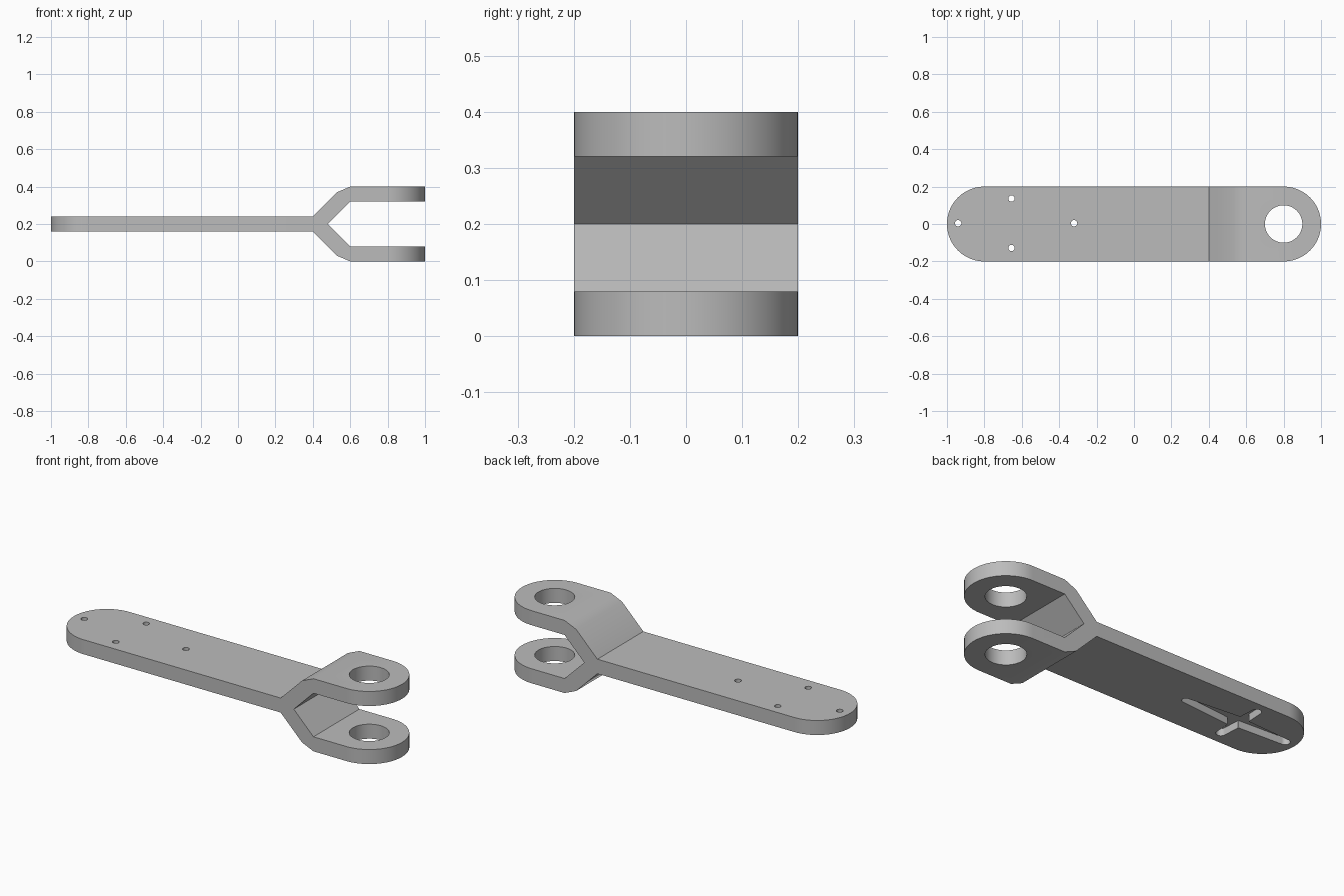
import bpy
import bmesh
from math import sin, cos, pi, radians
from mathutils import Vector

cube = bpy.data.objects.get("Cube")
if cube:
    bpy.data.objects.remove(cube, do_unlink=True)

grey = bpy.data.materials.new("plain grey")
grey.use_nodes = True
grey.diffuse_color = (0.5, 0.5, 0.5, 1)
grey.node_tree.nodes["Principled BSDF"].inputs["Base Color"].default_value = (0.5, 0.5, 0.5, 1)


def prism(name, points, offset):
    """Extrude a closed outline of 3D points along an offset."""
    bm = bmesh.new()
    face = bm.faces.new([bm.verts.new(p) for p in points])
    side = bmesh.ops.extrude_face_region(bm, geom=[face])["geom"]
    moved = [v for v in side if isinstance(v, bmesh.types.BMVert)]
    bmesh.ops.translate(bm, verts=moved, vec=offset)
    bmesh.ops.recalc_face_normals(bm, faces=bm.faces)
    mesh = bpy.data.meshes.new(name)
    bm.to_mesh(mesh)
    bm.free()
    obj = bpy.data.objects.new(name, mesh)
    bpy.context.collection.objects.link(obj)
    mesh.materials.append(grey)
    return obj


def slot(name, a, b, ra, rb, z0, z1, n=24):
    """Upright prism with a rounded end of its own radius at a and at b."""
    a, b = Vector(a), Vector(b)
    d = (b - a).normalized()
    side = Vector((-d.y, d.x))
    points = []
    for centre, r, start in ((a, ra, pi / 2), (b, rb, -pi / 2)):
        for i in range(n + 1):
            t = start + pi * i / n
            p = centre + d * r * cos(t) + side * r * sin(t)
            points.append((p.x, p.y, z0))
    return prism(name, points, (0, 0, z1 - z0))


def hole(name, x, y, r, n=32):
    ring = [(x + r * cos(2 * pi * i / n), y + r * sin(2 * pi * i / n), -0.1) for i in range(n)]
    return prism(name, ring, (0, 0, 0.6))


def carve(target, cutter, operation="DIFFERENCE"):
    mod = target.modifiers.new("carve", "BOOLEAN")
    mod.operation = operation
    mod.solver = "EXACT"
    mod.object = cutter
    bpy.context.view_layer.objects.active = target
    bpy.ops.object.modifier_apply(modifier=mod.name)
    bpy.data.objects.remove(cutter, do_unlink=True)


# Side profile of the forked arm: upper half, then its mirror about mid height
MID = 0.2
upper = [(1, 0.32), (0.6, 0.32), (0.48, MID)]
outer = [(-1, 0.24), (0.4, 0.24), (0.53, 0.37), (0.6, 0.4), (1, 0.4)]
top = outer + upper
lower = [(x, 2 * MID - z) for x, z in reversed(top[:-1])]
arm = prism("forked_arm", [(x, -0.3, z) for x, z in top + lower], (0, 0.6, 0))

# Rounded plan outline
carve(arm, slot("plan_outline", (-0.8, 0), (0.8, 0), 0.2, 0.2, -0.1, 0.5, 48), "INTERSECT")

# Pin holes through both prongs
carve(arm, hole("pin_hole", 0.8, 0, 0.1, 64))

# Cross-shaped pocket in the underside, with tapering long arms
HUB = (-0.65, 0.004)
for tip, wide, narrow in (((-0.32, 0.004), 0.05, 0.02), ((-0.94, 0.004), 0.04, 0.025),
                          ((-0.65, 0.136), 0.032, 0.025), ((-0.65, -0.128), 0.032, 0.025)):
    carve(arm, slot("pocket", HUB, tip, wide, narrow, 0.1, 0.2))

# Small screw holes at the pocket tips
for x, y in ((-0.32, 0.004), (-0.94, 0.004), (-0.655, 0.136), (-0.655, -0.128)):
    carve(arm, hole("screw_hole", x, y, 0.017, 20))

bpy.ops.object.select_all(action="DESELECT")
arm.select_set(True)
bpy.context.view_layer.objects.active = arm
bpy.ops.object.shade_smooth_by_angle(angle=radians(30))
